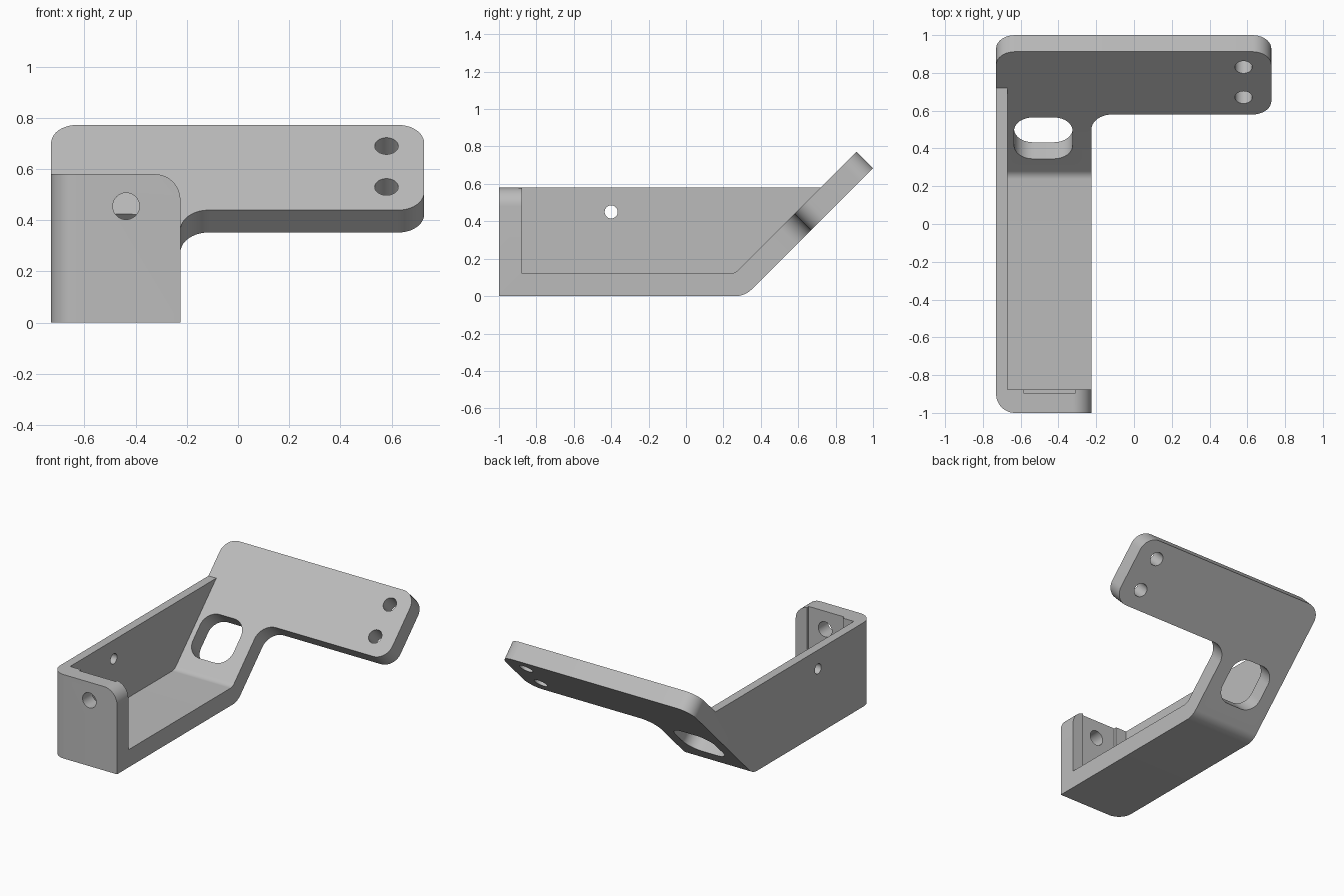
import bpy, bmesh, math
from mathutils import Matrix, Vector

cube = bpy.data.objects.get("Cube")
if cube:
    bpy.data.objects.remove(cube, do_unlink=True)

grey = bpy.data.materials.new("plain_grey")
grey.use_nodes = True
colour = (0.5, 0.5, 0.5, 1)
grey.diffuse_color = colour
grey.node_tree.nodes["Principled BSDF"].inputs["Base Color"].default_value = colour


def frame(u, v, w, origin=(0, 0, 0)):
    """Matrix that maps profile axes u, v and depth axis w into space."""
    m = Matrix((u, v, w)).transposed().to_4x4()
    m.translation = origin
    return m


def rounded(corners, steps=10):
    """Outline from (a, b) or (a, b, radius) corners, with arcs at the radii."""
    out = []
    for i, c in enumerate(corners):
        p = Vector(c[:2])
        if len(c) < 3:
            out.append(p)
            continue
        d1 = (Vector(corners[i - 1][:2]) - p).normalized()
        d2 = (Vector(corners[(i + 1) % len(corners)][:2]) - p).normalized()
        half = d1.angle(d2) / 2
        centre = p + (d1 + d2).normalized() * c[2] / math.sin(half)
        start = p + d1 * c[2] / math.tan(half) - centre
        end = p + d2 * c[2] / math.tan(half) - centre
        sweep = math.atan2(start.x * end.y - start.y * end.x, start.dot(end))
        for k in range(steps + 1):
            out.append(centre + Matrix.Rotation(sweep * k / steps, 2) @ start)
    return out


def prism(name, corners, lo, hi, m):
    bm = bmesh.new()
    pts = rounded(corners)
    ends = [[bm.verts.new(m @ Vector((p.x, p.y, w))) for p in pts] for w in (lo, hi)]
    for ring in ends:
        bm.faces.new(ring)
    for i in range(len(pts)):
        bm.faces.new((ends[0][i - 1], ends[0][i], ends[1][i], ends[1][i - 1]))
    bmesh.ops.recalc_face_normals(bm, faces=bm.faces)
    mesh = bpy.data.meshes.new(name)
    bm.to_mesh(mesh)
    bm.free()
    mesh.materials.append(grey)
    obj = bpy.data.objects.new(name, mesh)
    bpy.context.collection.objects.link(obj)
    return obj


def box(a, b, ha, hb, r):
    """Rounded rectangle; a radius of half the size gives a circle."""
    return [(a - ha, b - hb, r), (a + ha, b - hb, r), (a + ha, b + hb, r), (a - ha, b + hb, r)]


def disc(a, b, r):
    return box(a, b, r, r, r * 0.9999)


def combine(obj, tool, operation="DIFFERENCE"):
    mod = obj.modifiers.new("cut", "BOOLEAN")
    mod.object, mod.operation, mod.solver = tool, operation, "EXACT"
    graph = bpy.context.evaluated_depsgraph_get()
    obj.data = bpy.data.meshes.new_from_object(obj.evaluated_get(graph))
    obj.modifiers.clear()
    bpy.data.objects.remove(tool, do_unlink=True)


# Frames: side profile (y, z), front profile (x, z), sloped plate (x, slope)
side = frame((0, 1, 0), (0, 0, 1), (1, 0, 0))
front = frame((1, 0, 0), (0, 0, 1), (0, 1, 0))
h = math.sqrt(0.5)
slope = frame((1, 0, 0), (0, h, h), (0, -h, h), (0, 0.14, 0))

LEFT, RIGHT, TOP, FLOOR = -0.73, -0.225, 0.58, 0.122

# Side profile of floor, walls and sloped plate, made too wide
bracket = prism("angle_bracket", [
    (-1, 0), (0.315, 0, 0.12), (1.315, 1), (1.14, 1), (TOP + 0.14, TOP), (-1, TOP)],
    -0.9, 0.9, side)

# Hollow the tray behind the front wall and beside the side wall
combine(bracket, prism("tray_void", [
    (-0.877, FLOOR), (FLOOR + 0.14, FLOOR, 0.06), (2.14, 2), (-0.877, 2)],
    -0.67, 2, side))

# Trim to the L outline of the tray and arm
combine(bracket, prism("outline", [
    (LEFT, -3), (RIGHT, -3), (RIGHT, 0.622, 0.11), (0.727, 0.622, 0.1),
    (0.727, 1.092, 0.1), (LEFT, 1.092, 0.1)], -3, 3, slope), "INTERSECT")

# Round the upright outer corner and the top corner of the front wall
bm = bmesh.new()
bm.from_mesh(bracket.data)
bmesh.ops.remove_doubles(bm, verts=bm.verts, dist=0.0002)


def on_edge(e):
    upright = all(abs(v.co.x - LEFT) + abs(v.co.y + 1) < 0.002 for v in e.verts)
    top = all(abs(v.co.x - RIGHT) + abs(v.co.z - TOP) < 0.002 for v in e.verts)
    return upright or top


bmesh.ops.bevel(bm, geom=[e for e in bm.edges if on_edge(e)], offset=0.1,
                offset_type="OFFSET", segments=12, profile=0.5, affect="EDGES")
bm.to_mesh(bracket.data)
bm.free()

# Shallow channel inside the front wall
combine(bracket, prism("channel", [
    (-0.585, FLOOR + 0.01), (-0.31, FLOOR + 0.01), (-0.31, 1), (-0.585, 1)],
    -0.896, -0.8, front))

# Holes: front wall, side wall, sloped slot and the arm's pair
combine(bracket, prism("front_hole", disc(-0.437, 0.455, 0.052), -1.2, -0.8, front))
combine(bracket, prism("side_hole", disc(-0.4, 0.45, 0.035), -0.9, -0.5, side))
combine(bracket, prism("slot", box(-0.48, 0.445, 0.155, 0.155, 0.1), -0.3, 0.3, slope))
for s in (0.75, 0.976):
    combine(bracket, prism("arm_hole", disc(0.58, s, 0.046), -0.3, 0.3, slope))

# Smooth the rounded corners, keep the edges sharp
bpy.ops.object.select_all(action="DESELECT")
bracket.select_set(True)
bpy.context.view_layer.objects.active = bracket
bpy.ops.object.shade_smooth_by_angle(angle=math.radians(30))
